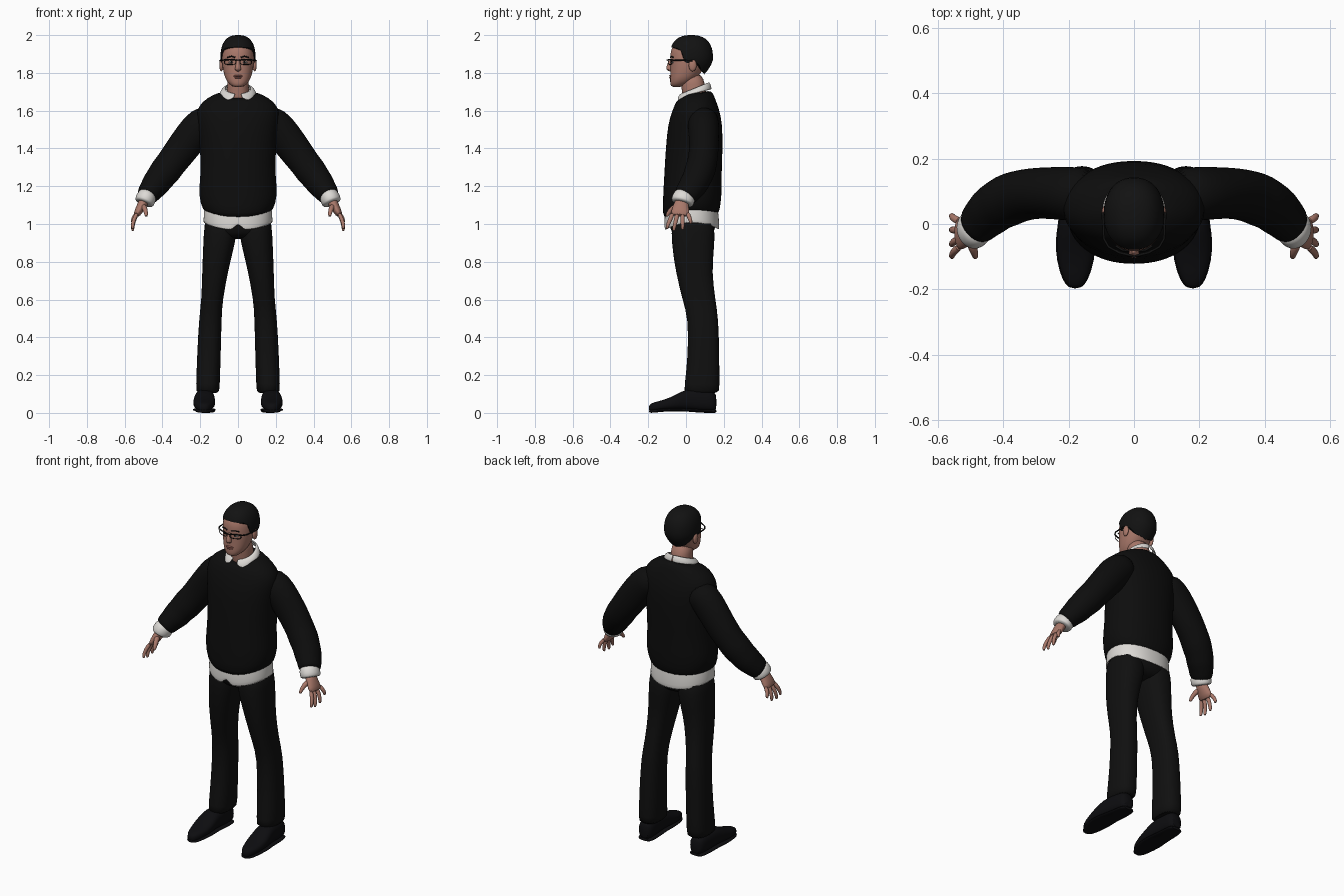
import bpy, bmesh, math
from mathutils import Vector, Matrix

if "Cube" in bpy.data.objects:
    bpy.data.objects.remove(bpy.data.objects["Cube"])


def material(name, r, g, b):
    m = bpy.data.materials.new(name)
    m.use_nodes = True
    m.diffuse_color = (r, g, b, 1)
    node = m.node_tree.nodes["Principled BSDF"]
    node.inputs["Base Color"].default_value = (r, g, b, 1)
    node.inputs["Roughness"].default_value = 0.8
    return m


KNIT = material("sweater black", .004, .004, .004)
CLOTH = material("trouser black", .005, .005, .005)
HAIR = material("hair black", .006, .006, .006)
LEATHER = material("shoe black", .004, .004, .005)
SKIN = material("skin", .40, .19, .145)
LIP = material("lip", .30, .11, .09)
WHITE = material("shirt white", .72, .70, .67)
EYE = material("eye white", .55, .5, .48)


def finish(name, bm, mat, subdiv=1, thick=0):
    bmesh.ops.recalc_face_normals(bm, faces=bm.faces)
    mesh = bpy.data.meshes.new(name)
    bm.to_mesh(mesh)
    bm.free()
    mesh.materials.append(mat)
    mesh.shade_smooth()
    mesh.set_sharp_from_angle(angle=math.radians(60))
    ob = bpy.data.objects.new(name, mesh)
    bpy.context.collection.objects.link(ob)
    if thick:
        mod = ob.modifiers.new("thickness", "SOLIDIFY")
        mod.thickness, mod.offset = thick, 0
    if subdiv:
        mod = ob.modifiers.new("smooth", "SUBSURF")
        mod.levels = mod.render_levels = subdiv
    return ob


def loft(name, mat, rings, closed=True, caps=True, side=1, **kw):
    """Skin a list of point rings; side=-1 mirrors across x."""
    bm = bmesh.new()
    rows = [[bm.verts.new((p[0] * side, p[1], p[2])) for p in r] for r in rings]
    n = len(rows[0])
    for a, b in zip(rows, rows[1:]):
        for k in range(n if closed else n - 1):
            j = (k + 1) % n
            bm.faces.new((a[k], a[j], b[j], b[k]))
    if caps and closed:
        bm.faces.new(rows[0])
        bm.faces.new(rows[-1])
    return finish(name, bm, mat, **kw)


def oval(a, p):
    """Superellipse point; angle 0 faces the front."""
    f = lambda t: math.copysign(abs(t) ** (2 / p), t)
    return f(math.sin(a)), f(-math.cos(a))


def angles(n):
    return [math.tau * k / n for k in range(n)]


def level_rings(secs, n=32, p=2.2):
    """Sections: z, centre x, half width, front y, back y, front dip, back dip."""
    rings = []
    for z, cx, hw, yf, yb, *dip in secs:
        df, db = dip or (0, 0)
        ring = []
        for a in angles(n):
            x, y = oval(a, p)
            ring.append((cx + hw * x, (yf + yb) / 2 + (yb - yf) / 2 * y,
                         z + (df if y < 0 else db) * y * y))
        rings.append(ring)
    return rings


def tube_rings(path, n=16):
    """Path points: x, y, z, thickness radius, width radius (along y)."""
    pts = [Vector(q[:3]) for q in path]
    rings = []
    for i, q in enumerate(path):
        t = (pts[min(i + 1, len(pts) - 1)] - pts[max(i - 1, 0)]).normalized()
        v = Vector((0, 1, 0))
        v = (v - t * v.dot(t)).normalized()
        u = v.cross(t)
        rings.append([pts[i] + u * q[3] * math.cos(a) + v * q[4] * math.sin(a) for a in angles(n)])
    return rings


def ball(name, mat, loc, size):
    bm = bmesh.new()
    bmesh.ops.create_uvsphere(bm, u_segments=16, v_segments=10, radius=1,
                              matrix=Matrix.Translation(loc) @ Matrix.Diagonal((*size, 1)))
    return finish(name, bm, mat, subdiv=0)


def wire(name, mat, pts, r, cyclic=False):
    cu = bpy.data.curves.new(name, "CURVE")
    cu.dimensions, cu.bevel_depth, cu.bevel_resolution = "3D", r, 2
    sp = cu.splines.new("POLY")
    sp.points.add(len(pts) - 1)
    for q, c in zip(sp.points, pts):
        q.co = (*c, 1)
    sp.use_cyclic_u = cyclic
    cu.materials.append(mat)
    bpy.context.collection.objects.link(bpy.data.objects.new(name, cu))


# Sweater body, with a low front neckline and dipping waistband
loft("sweater_body", KNIT, level_rings([
    (1.055, 0, .170, -.112, .168, -.03, -.01), (1.075, 0, .186, -.124, .178, -.03, -.01),
    (1.15, 0, .212, -.122, .190), (1.25, 0, .198, -.116, .188), (1.40, 0, .200, -.108, .195),
    (1.53, 0, .215, -.096, .193), (1.60, 0, .222, -.073, .178), (1.65, 0, .190, -.052, .160),
    (1.685, 0, .130, -.038, .142, -.025, .01), (1.70, 0, .092, -.028, .128, -.04, .01)]))

# Shirt tail with a parted front
tail = level_rings([(1.09, 0, .175, -.105, .165), (1.04, 0, .179, -.112, .172, -.02, -.02),
                    (1.005, 0, .180, -.112, .174, -.04, -.035)], n=48)
tail[-1][0] = (0, tail[-1][0][1], 1.01)
loft("shirt_tail", WHITE, tail, caps=False, thick=.006)

# Trouser seat
loft("trouser_seat", CLOTH, level_rings([
    (1.08, 0, .165, -.085, .15), (1.0, 0, .176, -.088, .158), (.95, 0, .172, -.078, .15),
    (.92, 0, .10, -.04, .11)]))

# Neck and head
loft("neck", SKIN, level_rings([(1.62, 0, .062, -.018, .11), (1.69, 0, .058, -.018, .108),
                                (1.74, 0, .057, -.028, .10), (1.80, 0, .055, -.03, .085)]))
loft("head", SKIN, level_rings([
    (1.724, 0, .022, -.074, -.03), (1.738, 0, .045, -.084, .01), (1.765, 0, .066, -.084, .05),
    (1.80, 0, .076, -.083, .08), (1.84, 0, .084, -.082, .105), (1.88, 0, .086, -.084, .125),
    (1.925, 0, .084, -.081, .125), (1.96, 0, .064, -.058, .10), (1.985, 0, .03, -.01, .06)]))
loft("nose", SKIN, level_rings([(1.807, 0, .010, -.090, -.07), (1.818, 0, .019, -.106, -.07),
                                (1.83, 0, .014, -.106, -.07), (1.875, 0, .008, -.088, -.07)], n=12))
ball("upper_lip", LIP, (0, -.079, 1.784), (.025, .010, .006))
ball("lower_lip", LIP, (0, -.079, 1.775), (.021, .010, .006))


# Hair cap: the hairline height varies around the head
def hairline(deg):
    stops = [(0, 1.937), (48, 1.932), (66, 1.915), (74, 1.853), (108, 1.85), (125, 1.81), (180, 1.79)]
    for (a, za), (b, zb) in zip(stops, stops[1:]):
        if deg <= b:
            return za + (zb - za) * (deg - a) / (b - a)
    return stops[-1][1]


hair = []
for i in range(13):
    t, ring = math.sin(math.pi / 2 * i / 12.6), []
    for a in angles(64):
        deg = math.degrees(a)
        low = hairline(min(deg, 360 - deg))
        z = low + (2.0 - low) * t
        p = 2.5 if z > 1.875 else 1.5
        r = (1 - min(abs(z - 1.875) / .125, 1) ** p) ** (1 / p)
        x, y = oval(a, 2.2)
        ring.append((.093 * r * x, .028 + .115 * r * y, z))
    hair.append(ring)
loft("hair", HAIR, hair, subdiv=0)

# Glasses bridge
wire("glasses_bridge", HAIR, [(-.012, -.096, 1.866), (0, -.1, 1.869), (.012, -.096, 1.866)], .003)

for side, tag in ((1, "left_"), (-1, "right_")):
    # Face details
    ball(tag + "ear", SKIN, (side * .088, .035, 1.84), (.011, .021, .032))
    ball(tag + "eye", EYE, (side * .034, -.068, 1.856), (.016, .012, .007))
    ball(tag + "iris", HAIR, (side * .034, -.077, 1.856), (.006, .005, .006))
    wire(tag + "eyebrow", HAIR, [(side * .014, -.082, 1.882), (side * .035, -.08, 1.888),
                                 (side * .056, -.067, 1.882)], .0035)
    # Glasses rim, brow bar and temple
    rim = [(side * (.042 + .030 * oval(a, 3)[0]), -.094 + .010 * (1 + oval(a, 3)[0]),
            1.857 + .013 * oval(a, 3)[1]) for a in angles(24)]
    wire(tag + "glasses_rim", HAIR, rim, .0018, True)
    wire(tag + "glasses_temple", HAIR, [(side * .012, -.096, 1.868), (side * .045, -.088, 1.871),
                                        (side * .078, -.07, 1.868), (side * .092, -.045, 1.867),
                                        (side * .096, .035, 1.865)], .0038)

    # Shirt collar leaf, with its point dropped at the front
    rows = [[], [], []]
    for k in range(17):
        a = math.radians(12 + 168 * k / 16)
        s, c = math.sin(a), math.cos(a)
        point = max(0, 1 - abs(math.degrees(a) - 36) / 26)
        rows[0].append((.066 * s, .048 - .070 * c, 1.718 - .03 * c))
        rows[1].append((.080 * s, .046 - .080 * c, 1.715 - .03 * c))
        rows[2].append(((.097 + .008 * point) * s, .045 - (.09 + .012 * point) * c,
                        1.69 - .022 * c - .022 * point))
    loft(tag + "collar", WHITE, rows, closed=False, side=side, thick=.007)

    # Sleeve, shirt cuff
    loft(tag + "sleeve", KNIT, tube_rings([
        (.12, .09, 1.57, .07, .08), (.19, .092, 1.535, .094, .084), (.25, .095, 1.46, .091, .08),
        (.31, .095, 1.38, .087, .078), (.36, .083, 1.313, .080, .080), (.385, .073, 1.28, .084, .082),
        (.42, .055, 1.235, .074, .076), (.435, .042, 1.212, .076, .077), (.46, .02, 1.18, .064, .070),
        (.478, 0, 1.155, .060, .066), (.487, -.01, 1.142, .050, .058)], n=24), side=side)
    loft(tag + "cuff", WHITE, tube_rings([
        (.472, .004, 1.165, .048, .056), (.486, -.012, 1.14, .055, .063),
        (.496, -.02, 1.115, .054, .062), (.499, -.022, 1.108, .046, .054)]), side=side)

    # Palm, fingers and thumb
    loft(tag + "palm", SKIN, tube_rings([
        (.492, -.02, 1.13, .028, .036), (.508, -.026, 1.10, .026, .040), (.528, -.030, 1.065, .022, .050),
        (.541, -.032, 1.04, .015, .050)]), side=side)
    tips = (("index", -.069, -.10, .972), ("middle", -.044, -.064, .962),
            ("ring", -.018, -.018, .968), ("little", .008, .026, 1.0))
    for label, y0, y1, z in tips:
        mid = (y0 + y1) / 2
        loft(tag + label + "_finger", SKIN, tube_rings([
            (.532, y0, 1.06, .012, .013), (.553, mid, (z + 1.06) / 2 + .006, .011, .012),
            (.559, y1, z + .015, .010, .010), (.556, y1, z, .006, .006)], n=10), side=side)
    loft(tag + "thumb", SKIN, tube_rings([
        (.505, -.04, 1.10, .017, .018), (.492, -.076, 1.08, .014, .015),
        (.486, -.096, 1.055, .011, .011), (.485, -.104, 1.038, .007, .007)], n=10), side=side)

    # Trouser leg
    loft(tag + "trouser_leg", CLOTH, level_rings([
        (1.06, .09, .084, -.07, .14), (.95, .093, .089, -.08, .155), (.85, .107, .079, -.07, .147),
        (.75, .121, .069, -.055, .138), (.60, .137, .056, -.02, .155), (.50, .147, .060, .012, .173),
        (.30, .154, .063, .010, .176), (.13, .160, .063, -.010, .179), (.10, .160, .061, -.012, .175)],
        n=24, p=2.4), side=side)

    # Shoe: upper lofted from toe to heel, over a flat sole
    shoe = [(-.198, .18, .014, .042), (-.175, .18, .037, .056), (-.11, .179, .056, .070),
            (-.05, .179, .060, .098), (0, .177, .053, .128), (.08, .173, .049, .125),
            (.14, .171, .045, .115), (.163, .17, .032, .10)]
    for part, base, top in (("shoe_upper", .008, 1), ("shoe_sole", 0, 0)):
        rings = []
        for y, cx, hw, h in shoe:
            lift = base + (.008 if -.13 < y < .03 else 0)
            high = h if top else lift + .018
            wide = hw + (0 if top else .003)
            rings.append([(cx + wide * oval(a, 2.6)[0], y, (lift + high) / 2
                           + (high - lift) / 2 * oval(a, 2.6)[1]) for a in angles(20)])
        loft(tag + part, LEATHER, rings, side=side)
